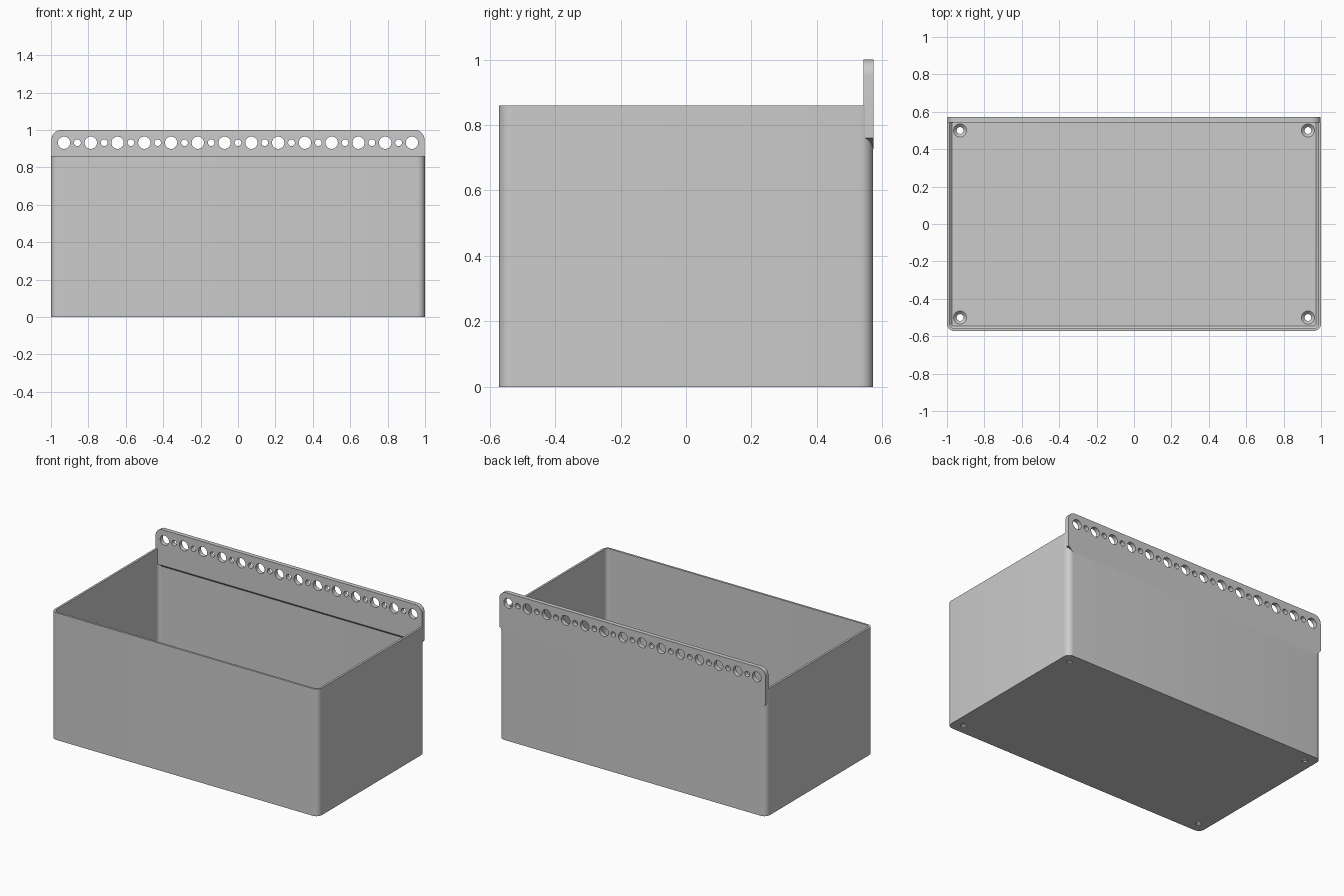
import bpy, bmesh, math

cube = bpy.data.objects.get("Cube")
if cube:
    bpy.data.objects.remove(cube, do_unlink=True)

HALF_X, HALF_Y, BOX_TOP = 1.0, 0.572, 0.86
WALL, FLOOR, RADIUS = 0.014, 0.025, 0.04

grey = bpy.data.materials.new("plain grey")
grey.use_nodes = True
grey.diffuse_color = (0.6, 0.6, 0.6, 1)
grey.node_tree.nodes["Principled BSDF"].inputs["Base Color"].default_value = (0.6, 0.6, 0.6, 1)


def arc(cx, cy, r, start, steps=8):
    """Quarter circle of points, counter-clockwise from a start angle."""
    return [(cx + r * math.cos(start + math.pi / 2 * i / steps),
             cy + r * math.sin(start + math.pi / 2 * i / steps)) for i in range(steps + 1)]


def rounded_rect(inset):
    """Box outline moved inwards."""
    r = RADIUS - inset
    cx, cy = HALF_X - RADIUS, HALF_Y - RADIUS
    corners = [(cx, cy), (-cx, cy), (-cx, -cy), (cx, -cy)]
    return [p for k, (x, y) in enumerate(corners) for p in arc(x, y, r, k * math.pi / 2)]


def loft(name, rings):
    """Solid through a list of equal-length rings, capped at both ends."""
    bm = bmesh.new()
    loops = [[bm.verts.new(p) for p in ring] for ring in rings]
    n = len(loops[0])
    for a, b in zip(loops, loops[1:]):
        for i in range(n):
            j = (i + 1) % n
            bm.faces.new((a[i], a[j], b[j], b[i]))
    bm.faces.new(loops[0][::-1])
    bm.faces.new(loops[-1])
    bmesh.ops.recalc_face_normals(bm, faces=bm.faces)
    mesh = bpy.data.meshes.new(name)
    bm.to_mesh(mesh)
    bm.free()
    obj = bpy.data.objects.new(name, mesh)
    obj.data.materials.append(grey)
    bpy.context.collection.objects.link(obj)
    return obj


def circle(r, n=32):
    return [(r * math.cos(2 * math.pi * i / n), r * math.sin(2 * math.pi * i / n)) for i in range(n)]


def cut(target, cutters):
    """Subtract every cutter from the target, then smooth the curved faces."""
    bpy.ops.object.select_all(action='DESELECT')
    for c in cutters:
        c.select_set(True)
    bpy.context.view_layer.objects.active = cutters[0]
    bpy.ops.object.join()
    cutter = bpy.context.view_layer.objects.active
    mod = target.modifiers.new("holes", 'BOOLEAN')
    mod.operation, mod.solver, mod.object = 'DIFFERENCE', 'EXACT', cutter
    bpy.ops.object.select_all(action='DESELECT')
    target.select_set(True)
    bpy.context.view_layer.objects.active = target
    bpy.ops.object.modifier_apply(modifier=mod.name)
    bpy.data.objects.remove(cutter, do_unlink=True)
    bpy.ops.object.shade_smooth_by_angle(angle=math.radians(30))


# Open box: outside wall, rim, inside wall, bevelled floor edge
levels = [(0, 0), (0, BOX_TOP), (WALL, BOX_TOP), (WALL, FLOOR + 0.012), (WALL + 0.012, FLOOR)]
box = loft("box", [[(x, y, z) for x, y in rounded_rect(inset)] for inset, z in levels])

# Countersunk screw holes in the floor
screws = []
for sx in (-1, 1):
    for sy in (-1, 1):
        steps = [(0.018, -0.02), (0.018, 0.008), (0.035, FLOOR), (0.035, FLOOR + 0.03)]
        screws.append(loft("screw_cutter", [[(x + sx * 0.93, y + sy * 0.5, z) for x, y in circle(r)]
                                            for r, z in steps]))
cut(box, screws)

# Hanging strip at the back: round top corners, cut bottom corners, sloping underside
PX, LOW, SHOULDER, TOP_R = 0.997, 0.727, 0.76, 0.05
outline = arc(PX - TOP_R, 1 - TOP_R, TOP_R, 0) + arc(TOP_R - PX, 1 - TOP_R, TOP_R, math.pi / 2)
outline += [(-PX, SHOULDER), (-PX + 0.033, LOW), (PX - 0.033, LOW), (PX, SHOULDER)]
strip = loft("hanging_strip", [[(x, HALF_Y + 0.0005, z) for x, z in outline],
                               [(x, 0.543, max(z, SHOULDER - 0.002 * (z < SHOULDER))) for x, z in outline]])

# Row of alternating large and small holes
row = []
for i in range(27):
    x0, r = -0.93 + i * 1.86 / 26, 0.018 if i % 2 else 0.033
    row.append(loft("row_cutter", [[(x + x0, y, z + 0.932) for x, z in circle(r)] for y in (0.5, 0.62)]))
cut(strip, row)
